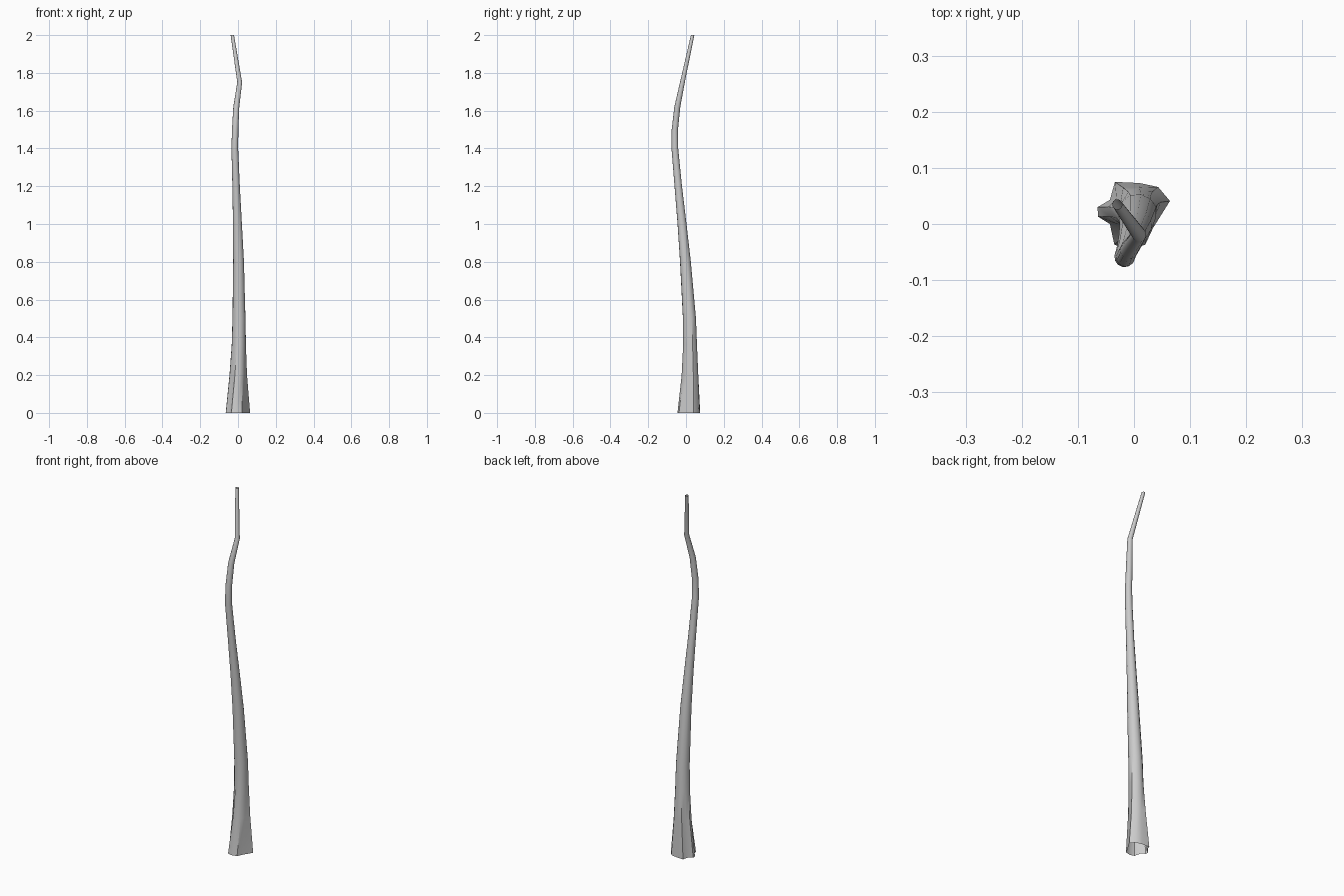
import bpy, bmesh, math

# Root flare outline at ground level, counter-clockwise from the right
base = [(0.064, 0.041), (0.043, 0.066), (0.010, 0.073), (-0.034, 0.075),
        (-0.043, 0.043), (-0.065, 0.030), (-0.064, 0.013), (-0.043, 0.000),
        (-0.035, -0.037), (-0.010, -0.045), (0.020, -0.037), (0.034, -0.007)]
N = len(base)
BASE_C = (0.0, 0.015)

# Trunk spine: height, centre x, centre y, radius, share of root flare shape
rings = [(0.00, 0.000, 0.015, 0.055, 1.0), (0.20, 0.002, 0.021, 0.043, 0.55),
         (0.36, 0.005, 0.021, 0.037, 0.25), (0.50, 0.006, 0.018, 0.035, 0.1),
         (0.80, 0.003, -0.003, 0.029, 0), (1.00, -0.003, -0.021, 0.024, 0),
         (1.20, -0.010, -0.041, 0.020, 0), (1.40, -0.017, -0.059, 0.018, 0),
         (1.50, -0.015, -0.059, 0.017, 0), (1.62, -0.009, -0.046, 0.016, 0),
         (1.75, 0.009, -0.019, 0.013, 0), (2.00, -0.030, 0.035, 0.009, 0)]

bm = bmesh.new()
loops = []
for z, cx, cy, r, flare in rings:
    loop = []
    for i, (bx, by) in enumerate(base):
        a = math.radians(20) + 2 * math.pi * i / N
        dx, dy = bx - BASE_C[0], by - BASE_C[1]
        s = r / 0.055
        x = cx + flare * dx * s + (1 - flare) * r * math.cos(a)
        y = cy + flare * dy * s + (1 - flare) * r * math.sin(a)
        loop.append(bm.verts.new((x, y, z)))
    loops.append(loop)

# Open-ended bark skin
for lo, hi in zip(loops, loops[1:]):
    for i in range(N):
        j = (i + 1) % N
        bm.faces.new((lo[i], lo[j], hi[j], hi[i]))

mesh = bpy.data.meshes.new("trunk")
bm.to_mesh(mesh)
bm.free()
trunk = bpy.data.objects.new("trunk", mesh)
bpy.context.collection.objects.link(trunk)
bpy.context.view_layer.objects.active = trunk
trunk.select_set(True)
bpy.ops.object.shade_smooth_by_angle(angle=math.radians(40))
